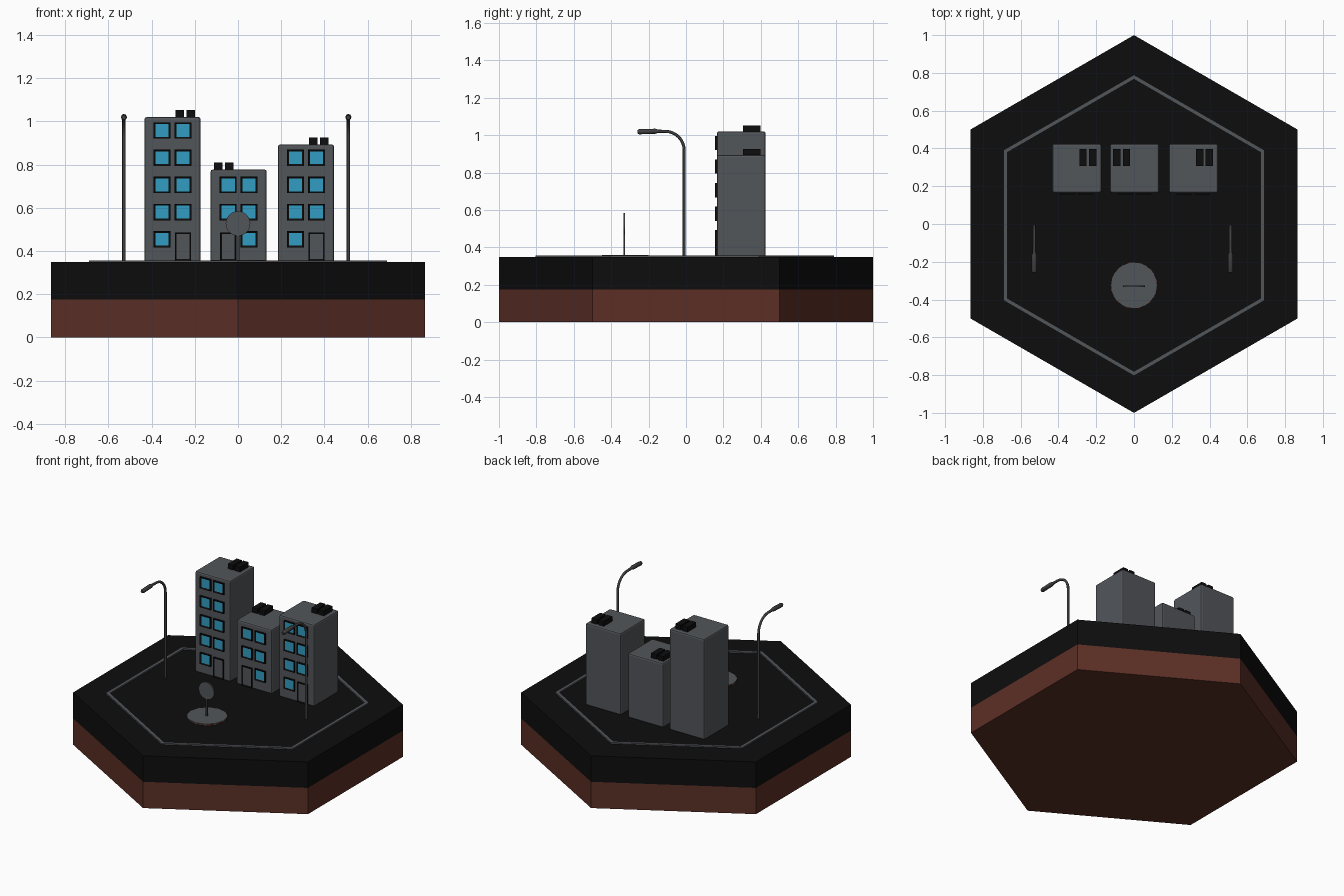
import bpy, bmesh
from math import sin, cos, pi, radians
from mathutils import Matrix, Vector

if "Cube" in bpy.data.objects:
    bpy.data.objects.remove(bpy.data.objects["Cube"], do_unlink=True)


def material(name, r, g, b):
    m = bpy.data.materials.new(name)
    m.use_nodes = True
    m.diffuse_color = (r, g, b, 1)
    bsdf = next(n for n in m.node_tree.nodes if n.type == 'BSDF_PRINCIPLED')
    bsdf.inputs["Base Color"].default_value = (r, g, b, 1)
    return m


BLACK = material("asphalt black", 0.004, 0.004, 0.004)
SOIL = material("soil brown", 0.105, 0.028, 0.019)
GREY = material("concrete grey", 0.085, 0.092, 0.102)
STEEL = material("dark steel", 0.05, 0.05, 0.053)
BLUE = material("window blue", 0.032, 0.34, 0.54)


def finish(name, bm, *mats):
    bmesh.ops.recalc_face_normals(bm, faces=bm.faces)
    mesh = bpy.data.meshes.new(name)
    bm.to_mesh(mesh)
    bm.free()
    for m in mats:
        mesh.materials.append(m)
    ob = bpy.data.objects.new(name, mesh)
    bpy.context.collection.objects.link(ob)
    return ob


def add_box(bm, centre, size):
    mat = Matrix.Translation(centre) @ Matrix.Diagonal((*size, 1))
    return bmesh.ops.create_cube(bm, size=1, matrix=mat)["verts"]


def box(name, centre, size, mat, bevel=0):
    bm = bmesh.new()
    add_box(bm, centre, size)
    if bevel:
        bmesh.ops.bevel(bm, geom=bm.edges[:], offset=bevel, segments=2,
                        profile=0.5, affect='EDGES')
    return finish(name, bm, mat)


def prism(name, sides, radius, z0, z1, mat, x=0, y=0, turn=pi / 2):
    bm = bmesh.new()
    pts = [(x + radius * cos(turn + 2 * pi * i / sides),
            y + radius * sin(turn + 2 * pi * i / sides), z0) for i in range(sides)]
    face = bm.faces.new([bm.verts.new(p) for p in pts])
    new = bmesh.ops.extrude_face_region(bm, geom=[face])["geom"]
    bmesh.ops.translate(bm, vec=(0, 0, z1 - z0),
                        verts=[v for v in new if isinstance(v, bmesh.types.BMVert)])
    return finish(name, bm, mat)


def framed_panel(name, x, z, width, height, front, border, inner):
    """Black frame on a facade with a slightly recessed panel in it."""
    depth = 0.014
    bm = bmesh.new()
    add_box(bm, (x, front + depth / 2, z), (width, depth, height))
    face = min(bm.faces, key=lambda f: f.calc_center_median().y)
    bmesh.ops.inset_individual(bm, faces=[face], thickness=border, depth=0)
    bmesh.ops.translate(bm, verts=face.verts, vec=(0, 0.005, 0))
    face.material_index = 1
    return finish(name, bm, BLACK, inner)


# Hexagonal base in two layers
prism("soil_layer", 6, 1, 0, 0.175, SOIL)
prism("ground_layer", 6, 1, 0.175, 0.348, BLACK)

# Hexagonal kerb ring
bm = bmesh.new()
rings = []
for radius, z in ((0.797, 0.345), (0.797, 0.357), (0.773, 0.357), (0.773, 0.345)):
    rings.append([bm.verts.new((radius * cos(pi / 2 + i * pi / 3),
                                radius * sin(pi / 2 + i * pi / 3) - 0.007, z))
                  for i in range(6)])
for a, b in zip(rings, rings[1:] + rings[:1]):
    for i in range(6):
        j = (i + 1) % 6
        bm.faces.new((a[i], a[j], b[j], b[i]))
finish("kerb", bm, GREY)

# Tower blocks: name, centre x, roof height, floors, door side
SIZE, MID_Y, FLOOR, STEP = 0.26, 0.295, 0.454, 0.126
WALL = MID_Y - SIZE / 2
for name, cx, top, floors, side in (("tall_block", -0.303, 1.02, 5, 1),
                                    ("short_block", 0.003, 0.777, 3, -1),
                                    ("middle_block", 0.315, 0.893, 4, 1)):
    box(name, (cx, MID_Y, (top + 0.348) / 2), (SIZE, SIZE, top - 0.348), GREY, 0.01)
    # Windows in two columns, with a door in the bottom row
    for row in range(floors):
        for column in (-1, 1):
            x = cx + column * 0.0485
            if row == 0 and column == side:
                framed_panel(name + "_door", x, 0.421, 0.074, 0.13,
                             WALL - 0.011, 0.011, GREY)
            else:
                framed_panel(name + "_window", x, FLOOR + row * STEP, 0.078, 0.076,
                             WALL - 0.011, 0.012, BLUE)
    # Rooftop units
    for offset in (0.033, 0.084) if side > 0 else (-0.094, -0.043):
        box(name + "_roof_unit", (cx + offset, 0.352, top + 0.012),
            (0.039, 0.092, 0.04), BLACK)

# Street lamps with a bent neck and a thicker head
for name, x in (("right_lamp", -0.528), ("left_lamp", 0.511)):
    bend = 0.1
    path = [(-0.01, 0.352, 1), (-0.01, 0.92, 1)]
    for i in range(1, 9):
        a = radians(90 * i / 8)
        path.append((-0.01 - bend * (1 - cos(a)), 0.92 + bend * sin(a), 1))
    path += [(-0.15, 1.021, 1.1), (-0.165, 1.021, 1.7), (-0.25, 1.018, 1.7),
             (-0.258, 1.018, 1.2)]
    curve = bpy.data.curves.new(name, 'CURVE')
    curve.dimensions = '3D'
    curve.bevel_depth = 0.008
    curve.bevel_resolution = 2
    curve.use_fill_caps = True
    spline = curve.splines.new('POLY')
    spline.points.add(len(path) - 1)
    for point, (y, z, r) in zip(spline.points, path):
        point.co = (x, y, z, 1)
        point.radius = r
    curve.materials.append(STEEL)
    lamp = bpy.data.objects.new(name, curve)
    bpy.context.collection.objects.link(lamp)

# Planting bed: soil polygon peeping out under a turned paving polygon
TREE_Y = -0.33
prism("bed_soil", 12, 0.126, 0.345, 0.356, SOIL, y=TREE_Y + 0.005, turn=0.2)
prism("bed_paving", 12, 0.124, 0.345, 0.359, GREY, y=TREE_Y + 0.005, turn=0)

# Flat tree: thin trunk and upright round crown
box("tree_trunk", (0, TREE_Y, 0.42), (0.012, 0.006, 0.13), STEEL)
crown = prism("tree_crown", 24, 0.057, -0.004, 0.004, GREY)
crown.data.transform(Matrix.Translation((0, TREE_Y, 0.527)) @ Matrix.Rotation(pi / 2, 4, 'X'))
